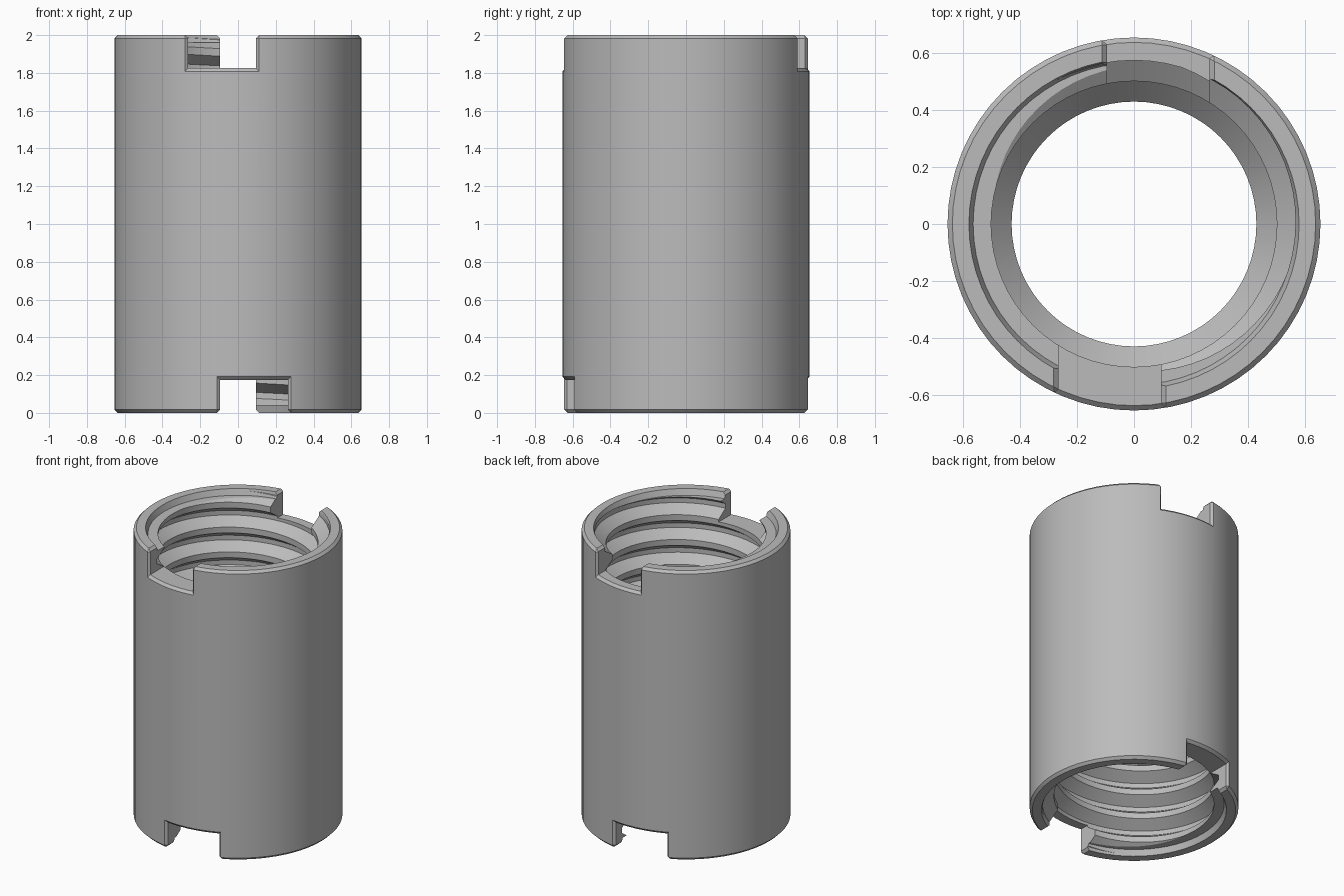
import bpy, bmesh, math
from mathutils import Matrix, Vector

cube = bpy.data.objects.get("Cube")
if cube:
    bpy.data.objects.remove(cube, do_unlink=True)

SEGS = 64
OUTER_R = 0.655
HEIGHT = 2.0
PITCH = 0.172
CREST_Z = 1.86          # height of a thread crest on the +x side

steel = bpy.data.materials.new("grey_steel")
steel.use_nodes = True
GREY = (0.5, 0.5, 0.5, 1)
steel.diffuse_color = GREY
steel.node_tree.nodes["Principled BSDF"].inputs["Base Color"].default_value = GREY


def make(name, bm):
    bmesh.ops.recalc_face_normals(bm, faces=bm.faces[:])
    mesh = bpy.data.meshes.new(name)
    bm.to_mesh(mesh)
    bm.free()
    mesh.materials.append(steel)
    obj = bpy.data.objects.new(name, mesh)
    bpy.context.collection.objects.link(obj)
    return obj


def activate(obj):
    bpy.ops.object.select_all(action='DESELECT')
    obj.select_set(True)
    bpy.context.view_layer.objects.active = obj


def cut(obj, tool):
    tool.hide_render = True
    activate(obj)
    mod = obj.modifiers.new("cut", 'BOOLEAN')
    mod.operation = 'DIFFERENCE'
    mod.solver = 'EXACT'
    mod.object = tool
    bpy.ops.object.modifier_apply(modifier=mod.name)
    bpy.data.objects.remove(tool, do_unlink=True)


def smooth(obj):
    activate(obj)
    bpy.ops.object.shade_smooth_by_angle(angle=math.radians(25))


def cone(name, r1, r2, z1, z2):
    bm = bmesh.new()
    bmesh.ops.create_cone(bm, cap_ends=True, segments=SEGS, radius1=r1, radius2=r2,
                          depth=z2 - z1, matrix=Matrix.Translation((0, 0, (z1 + z2) / 2)))
    return make(name, bm)


def box(name, lo, hi, turn):
    lo, hi = Vector(lo), Vector(hi)
    bm = bmesh.new()
    bmesh.ops.create_cube(bm, size=1, matrix=turn @ Matrix.Translation((lo + hi) / 2)
                          @ Matrix.Diagonal((*(hi - lo), 1)))
    return make(name, bm)


def thread_tool():
    """Closed helical plug that leaves a trapezoidal internal thread."""
    profile = [(-0.02, 0.502), (0.02, 0.502), (0.07, 0.575), (0.102, 0.575)]
    per = len(profile)
    first_turn, turns = -12, 14
    bm = bmesh.new()
    verts = {}

    def vert(k, i):
        if i == SEGS:
            k, i = k + per, 0
        if (k, i) not in verts:
            offset, r = profile[k % per]
            z = CREST_Z + (first_turn + k // per + i / SEGS) * PITCH + offset
            a = math.tau * i / SEGS
            verts[k, i] = bm.verts.new((r * math.cos(a), r * math.sin(a), z))
        return verts[k, i]

    for k in range(turns * per):
        for i in range(SEGS):
            bm.faces.new((vert(k, i), vert(k, i + 1), vert(k + 1, i + 1), vert(k + 1, i)))
    # close both ends with fans
    rim = [e for e in bm.edges if e.is_boundary]
    for upper in (True, False):
        edges = [e for e in rim if (e.verts[0].co.z > 1) == upper]
        heights = [v.co.z for e in edges for v in e.verts]
        apex = bm.verts.new((0, 0, (min(heights) + max(heights)) / 2))
        for e in edges:
            bm.faces.new((e.verts[0], e.verts[1], apex))
    return make("thread_cutter", bm)


# Outer sleeve with two notches in each end
sleeve = cone("threaded_sleeve", OUTER_R, OUTER_R, 0, HEIGHT)
middle = Matrix.Translation((0, 0, HEIGHT / 2))
turns = [Matrix.Identity(4)] + [Matrix.Rotation(math.pi, 4, axis) for axis in "XYZ"]
for turn in turns:
    cut(sleeve, box("notch_cutter", (-0.265, -0.8, 1.825), (0.095, -0.35, 2.2),
                    middle @ turn @ middle.inverted()))

# Small chamfer on every outer corner
bm = bmesh.new()
bm.from_mesh(sleeve.data)
corners = [e for e in bm.edges if e.is_manifold and e.is_convex
           and e.calc_face_angle(0) > 0.6]
bmesh.ops.bevel(bm, geom=corners, offset=0.017, offset_type='OFFSET', segments=1,
                profile=0.5, affect='EDGES', clamp_overlap=False)
bm.to_mesh(sleeve.data)
bm.free()

# Internal thread and the lead-in at each mouth
cut(sleeve, thread_tool())
cut(sleeve, cone("top_lead_in_cutter", 0.565, 0.595, 1.96, 2.04))
cut(sleeve, cone("bottom_lead_in_cutter", 0.595, 0.565, -0.04, 0.04))
smooth(sleeve)

# Narrow collar inside, halfway along the bore
bm = bmesh.new()
section = [(0.6, 0.7), (0.43, 0.88), (0.43, 1.12), (0.6, 1.3)]
rings = []
for i in range(SEGS):
    a = math.tau * i / SEGS
    rings.append([bm.verts.new((r * math.cos(a), r * math.sin(a), z)) for r, z in section])
for i in range(SEGS):
    for j in range(len(section)):
        n, m = (i + 1) % SEGS, (j + 1) % len(section)
        bm.faces.new((rings[i][j], rings[n][j], rings[n][m], rings[i][m]))
smooth(make("inner_collar", bm))
